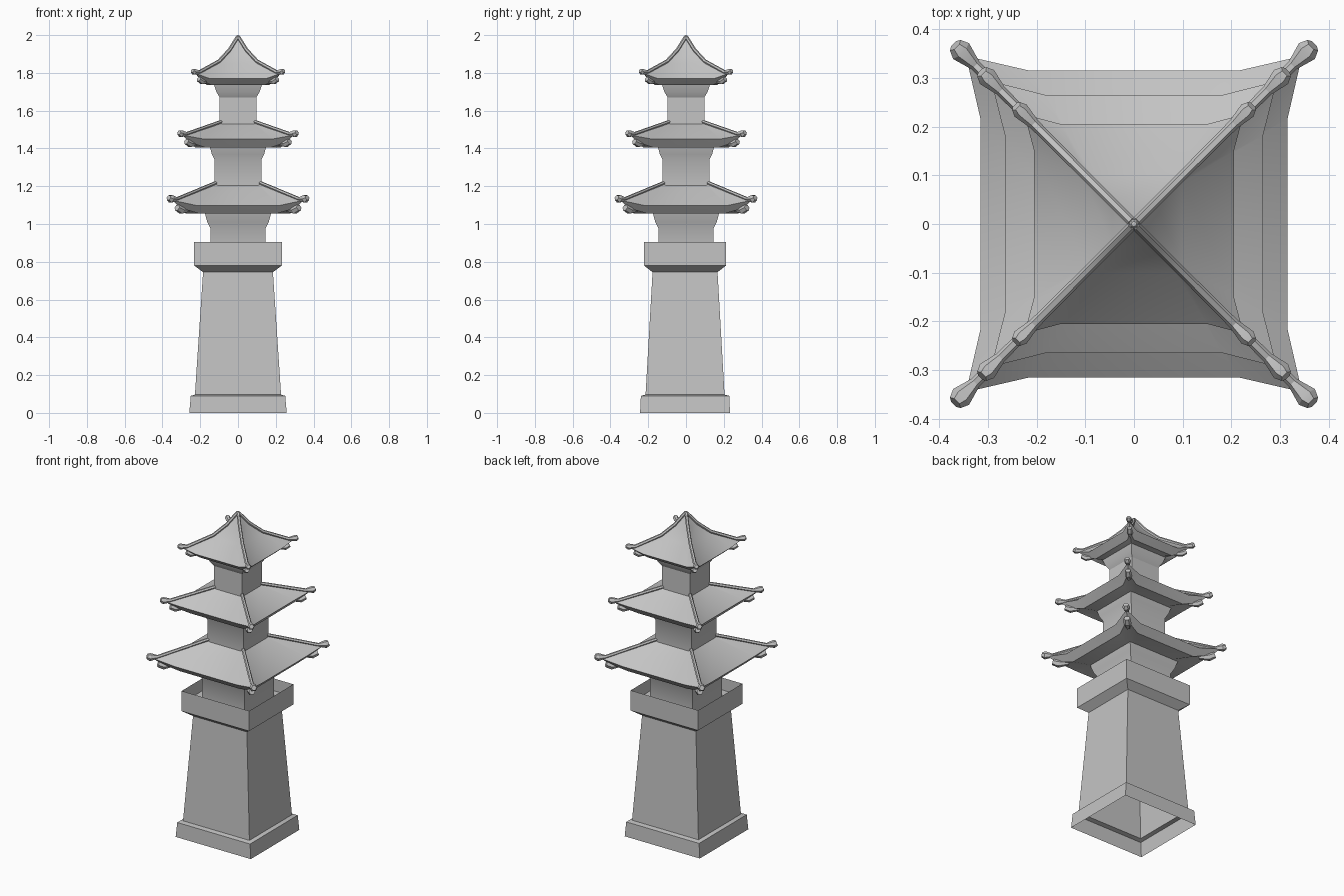
import bpy, bmesh, math

old = bpy.data.objects.get("Cube")
if old:
    bpy.data.objects.remove(old, do_unlink=True)

stone = bpy.data.materials.new("grey_stone")
stone.use_nodes = True
stone.diffuse_color = (0.55, 0.55, 0.55, 1)
stone.node_tree.nodes["Principled BSDF"].inputs["Base Color"].default_value = (0.55, 0.55, 0.55, 1)


def finish(obj, angle=30):
    bpy.ops.object.select_all(action='DESELECT')
    obj.select_set(True)
    bpy.context.view_layer.objects.active = obj
    bpy.ops.object.shade_smooth_by_angle(angle=math.radians(angle))


def loft(name, rings):
    """Skin a stack of rings, each a counter-clockwise list of points."""
    bm = bmesh.new()
    rows = [[bm.verts.new(p) for p in ring] for ring in rings]
    for low, high in zip(rows, rows[1:]):
        n = len(low)
        for i in range(n):
            j = (i + 1) % n
            bm.faces.new((low[i], low[j], high[j], high[i]))
    mesh = bpy.data.meshes.new(name)
    bm.to_mesh(mesh)
    bm.free()
    mesh.materials.append(stone)
    obj = bpy.data.objects.new(name, mesh)
    bpy.context.collection.objects.link(obj)
    finish(obj)
    return obj


def box_ring(hx, hy, z, oy=0):
    return [(-hx, oy - hy, z), (hx, oy - hy, z), (hx, oy + hy, z), (-hx, oy + hy, z)]


def eave_ring(r, s, c, z, zc):
    """Square ring with straight sides at r (half length s) and swept corners at c."""
    pts = []
    for k in range(4):
        co, si = round(math.cos(k * math.pi / 2)), round(math.sin(k * math.pi / 2))
        for x, y, h in ((-s, -r, z), (s, -r, z), (c, -c, zc)):
            pts.append((x * co - y * si, x * si + y * co, h))
    return pts


def hip_tubes(name, path, depth):
    """Tubes along the four diagonals; path holds (distance, height, radius)."""
    curve = bpy.data.curves.new(name, 'CURVE')
    curve.dimensions = '3D'
    curve.bevel_depth = depth
    curve.bevel_resolution = 1
    curve.use_fill_caps = True
    for sx in (-1, 1):
        for sy in (-1, 1):
            spline = curve.splines.new('POLY')
            spline.points.add(len(path) - 1)
            for p, (d, z, rad) in zip(spline.points, path):
                p.co = (sx * d, sy * d, z, 1)
                p.radius = rad
    curve.materials.append(stone)
    obj = bpy.data.objects.new(name, curve)
    bpy.context.collection.objects.link(obj)
    bpy.ops.object.select_all(action='DESELECT')
    obj.select_set(True)
    bpy.context.view_layer.objects.active = obj
    bpy.ops.object.convert(target='MESH')
    finish(bpy.context.object, 25)


# Plinth, tapered shaft and open parapet, as one thin shell
body = [(.258, .238, 0), (.25, .234, .09), (.228, .209, .097),
        (.185, .172, .745), (.232, .217, .78), (.232, .217, .905)]
loft("tower_body", [box_ring(*b, oy=-.005) for b in body])
loft("balcony_floor", [box_ring(.23, .215, .83, -.005), box_ring(.1, .1, .83)])

# Storeys: column half width, flare half width, column bottom, flare start, eave height
storeys = [
    dict(w=.145, f=.175, z0=.83, z1=.975, zb=1.055),
    dict(w=.124, f=.148, z0=1.19, z1=1.34, zb=1.405),
    dict(w=.097, f=.126, z0=1.51, z1=1.67, zb=1.735),
]
# Roofs: eave radius, straight half length, corner reach, eave height, corner height,
# then the upper rings as (radius, straight part, height, corner height)
roofs = [
    dict(r=.315, s=.215, c=.345, z=1.097, zc=1.125, up=[(.11, .1, 1.213, 1.217)]),
    dict(r=.265, s=.182, c=.293, z=1.45, zc=1.47, up=[(.09, .08, 1.533, 1.537)]),
    dict(r=.205, s=.15, c=.225, z=1.77, zc=1.797,
         up=[(.1, .085, 1.85, 1.858), (.045, .04, 1.915, 1.918), (.003, .002, 1.985, 1.985)]),
]

for i, (st, ro) in enumerate(zip(storeys, roofs)):
    tag = ("lower", "middle", "upper")[i]
    w, f, z1, zb = st["w"], st["f"], st["z1"], st["zb"]
    r, s, c, z, zc = (ro[k] for k in ("r", "s", "c", "z", "zc"))
    loft(tag + "_column", [
        box_ring(w, w, st["z0"]), box_ring(w, w, z1),
        box_ring(w + (f - w) * .6, w + (f - w) * .6, z1 + (zb - z1) * .45),
        box_ring(f, f, zb)])

    # Soffit, sloping fascia and swept roof slope
    rings = [eave_ring(f - .01, f * .75, f - .01, zb, zb),
             eave_ring(r - .04, s - .01, c - .035, zb, zc - .038),
             eave_ring(r, s, c, z, zc)]
    rings += [eave_ring(a, b, a, h, hc) for a, b, h, hc in ro["up"]]
    loft(tag + "_roof", rings)

    # Hip ridges swelling into horns at the corners
    k = 1 - .12 * i
    path = [(a, hc + .004, .9) for a, b, h, hc in reversed(ro["up"])]
    path += [(c - .02, zc + .006, 1), (c + .01 * k, zc + .008, 2.1 * k),
             (c + .022 * k, zc + .014, 1.4 * k)]
    hip_tubes(tag + "_ridges", path, .011)

    # Beam ends under the corners
    hip_tubes(tag + "_corner_beams", [
        (c - .085 * k, zb + .022, 1), (c - .045 * k, zb + .02, 1.9 * k),
        (c - .022 * k, zb + .032, 1.5 * k)], .012)

# Small finial at the peak
bpy.ops.mesh.primitive_uv_sphere_add(segments=8, ring_count=6, radius=.011, location=(0, 0, 1.989))
finial = bpy.context.object
finial.name = "finial"
finial.data.materials.append(stone)
finish(finial)
